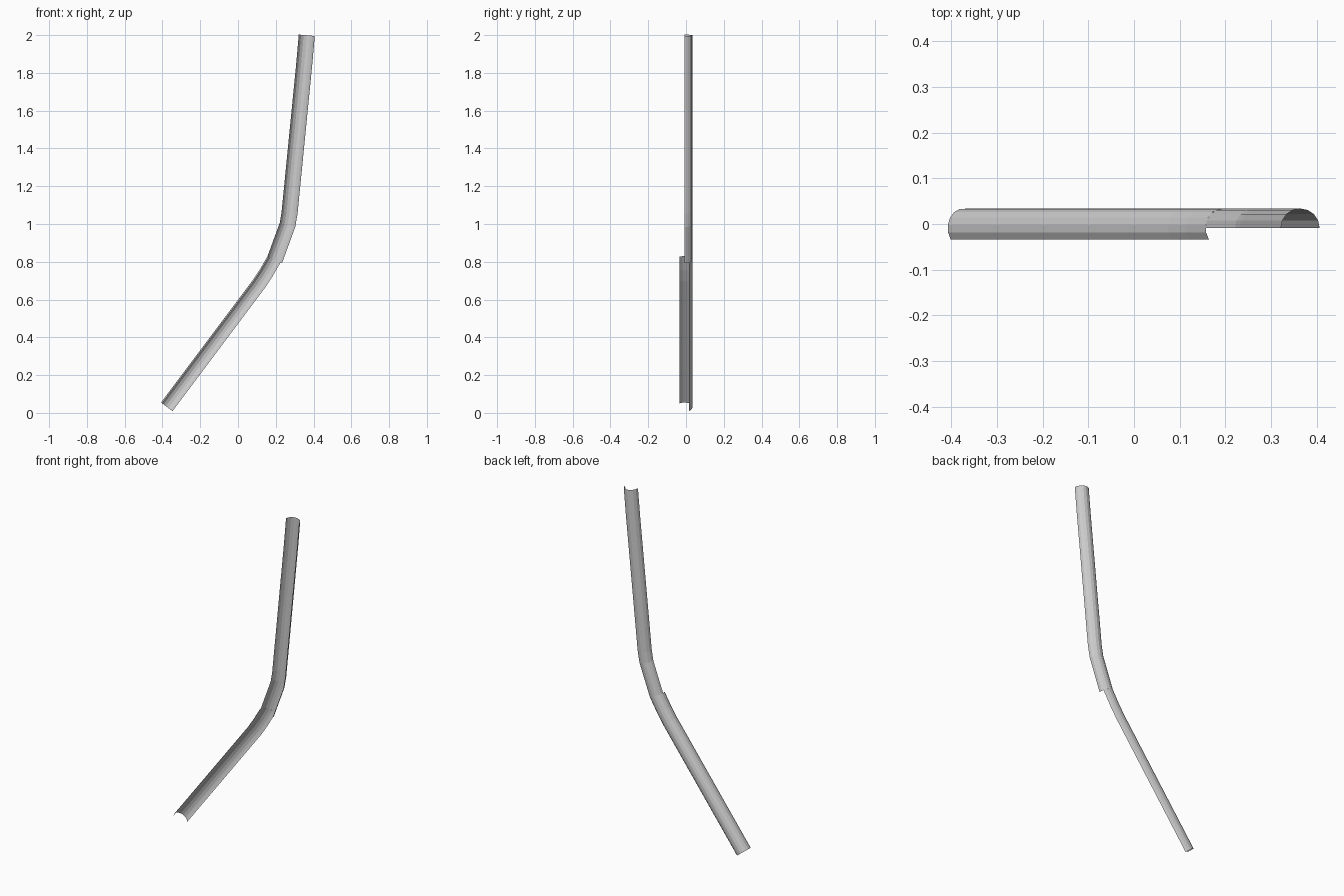
import bpy, bmesh, math
from mathutils import Vector

if "Cube" in bpy.data.objects:
    bpy.data.objects.remove(bpy.data.objects["Cube"])

RADIUS = 0.0425
CENTRE_Y = -0.0085
SIDES = 8

# centre line in the x-z plane, bottom to top; the joint is shared by both lengths
PATH = [(-0.374, 0.030), (0.11, 0.675), (0.150, 0.735), (0.195, 0.812),
        (0.262, 0.995), (0.273, 1.06), (0.350, 1.84), (0.358, 1.93), (0.364, 1.999)]
JOINT = 3


def half_pipe(name, first, last, roll):
    """Open half-round channel swept along part of PATH, rolled about its axis."""
    pts = [Vector((x, CENTRE_Y, z)) for x, z in PATH]
    bm = bmesh.new()
    rings = []
    for i in range(first, last + 1):
        steps = [(pts[j + 1] - pts[j]).normalized()
                 for j in (i - 1, i) if 0 <= j < len(pts) - 1]
        t = sum(steps, Vector()).normalized()
        side = Vector((-t.z, 0, t.x))
        ring = []
        for k in range(SIDES + 1):
            a = math.pi * k / SIDES + roll
            ring.append(bm.verts.new(pts[i] + RADIUS * (
                side * math.cos(a) + Vector((0, 1, 0)) * math.sin(a))))
        rings.append(ring)
    for lo, hi in zip(rings, rings[1:]):
        for k in range(SIDES):
            bm.faces.new((lo[k], hi[k], hi[k + 1], lo[k + 1]))
    mesh = bpy.data.meshes.new(name)
    bm.to_mesh(mesh)
    bm.free()
    obj = bpy.data.objects.new(name, mesh)
    bpy.context.collection.objects.link(obj)
    return obj


# lower length is rolled so its opening turns downward
half_pipe("lower_channel", 0, JOINT, math.radians(-36))
# upper length opens straight to the front
half_pipe("upper_channel", JOINT, len(PATH) - 1, 0)
